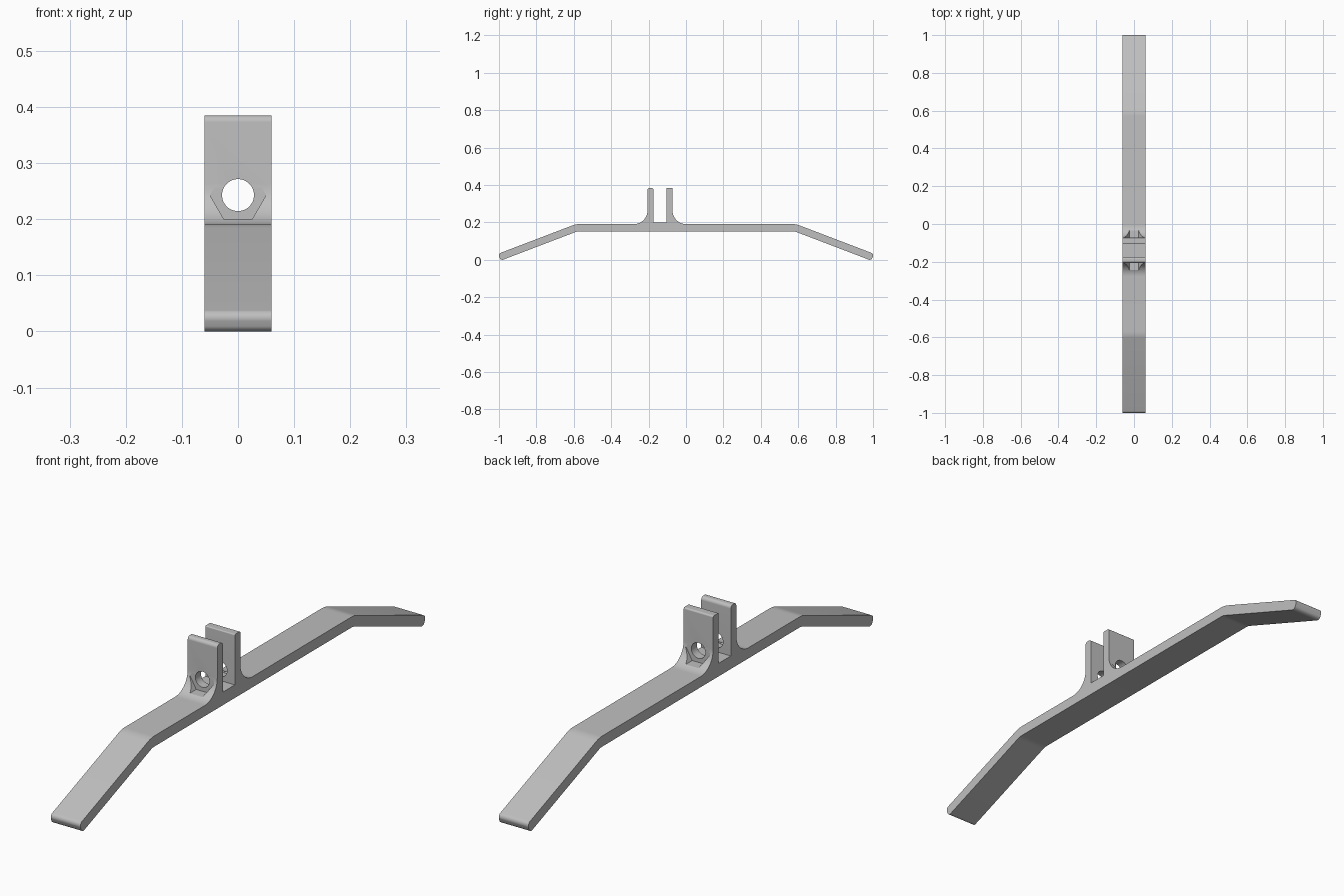
import bpy, bmesh, math
from mathutils import Vector, Matrix

if "Cube" in bpy.data.objects:
    bpy.data.objects.remove(bpy.data.objects["Cube"])

HALF_W = 0.06
BOTTOM, TOP = 0.152, 0.191
BEND_Y = 0.585
POST_Y, POST_TOP, SLOT_Z = -0.139, 0.385, 0.2
POST_IN, POST_OUT = 0.035, 0.067
HOLE_Z = 0.243


def rounded(corners):
    """Outline from (y, z, radius) corners, each rounded by a tangent arc."""
    out = []
    for i, (y, z, r) in enumerate(corners):
        p = Vector((y, z))
        a = (Vector(corners[i - 1][:2]) - p).normalized()
        b = (Vector(corners[(i + 1) % len(corners)][:2]) - p).normalized()
        if r == 0:
            out.append(p)
            continue
        half = a.angle(b) / 2
        centre = p + (a + b).normalized() * (r / math.sin(half))
        start = p + a * (r / math.tan(half)) - centre
        end = p + b * (r / math.tan(half)) - centre
        sweep = start.angle_signed(end)
        steps = max(4, round(abs(sweep) / math.radians(7)))
        for k in range(steps + 1):
            out.append(centre + Matrix.Rotation(-sweep * k / steps, 2) @ start)
    return out


def prism(name, points, axis, lo, hi):
    """Extrude a closed outline between two positions along the given axis."""
    bm = bmesh.new()
    def place(p):
        return (lo, p[0], p[1]) if axis == 'X' else (p[0], lo, p[1])
    face = bm.faces.new([bm.verts.new(place(p)) for p in points])
    ext = bmesh.ops.extrude_face_region(bm, geom=[face])
    verts = [v for v in ext["geom"] if isinstance(v, bmesh.types.BMVert)]
    move = Vector((hi - lo, 0, 0)) if axis == 'X' else Vector((0, hi - lo, 0))
    bmesh.ops.translate(bm, verts=verts, vec=move)
    bmesh.ops.recalc_face_normals(bm, faces=bm.faces)
    mesh = bpy.data.meshes.new(name)
    bm.to_mesh(mesh)
    bm.free()
    obj = bpy.data.objects.new(name, mesh)
    bpy.context.collection.objects.link(obj)
    return obj


def ring(radius, count):
    return [(radius * math.cos(math.tau * k / count),
             HOLE_Z + radius * math.sin(math.tau * k / count)) for k in range(count)]


# Sloped leg corners, mirrored front to back
thick = (TOP - BOTTOM) / 2
mid = (TOP + BOTTOM) / 2
tip = Vector((0.9976, 0.014))
along = (tip - Vector((BEND_Y, mid))).normalized()
normal = Vector((-along.y, along.x)) * thick
shift = thick * math.tan(math.atan2(-along.y, along.x) / 2)
upper, lower = tip + normal, tip - normal
leg = [(BEND_Y + shift, TOP, 0.1), (*upper, 0.015),
       (*lower, 0.015), (BEND_Y - shift, BOTTOM, 0.06)]
back_leg = leg
front_leg = [(-y, z, r) for y, z, r in reversed(leg)]

# Two upright lugs with a slot between them
front_lug = [(POST_Y - POST_OUT, TOP, 0.072), (POST_Y - POST_OUT, POST_TOP, 0.012),
             (POST_Y - POST_IN, POST_TOP, 0.012), (POST_Y - POST_IN, SLOT_Z, 0)]
back_lug = [(POST_Y + POST_IN, SLOT_Z, 0), (POST_Y + POST_IN, POST_TOP, 0.004),
            (POST_Y + POST_OUT, POST_TOP, 0.006), (POST_Y + POST_OUT, TOP, 0.072)]
outline = rounded(front_leg + front_lug + back_lug + back_leg)
bracket = prism("bracket_bar", outline, 'X', -HALF_W, HALF_W)

# Bolt hole and hexagonal nut pockets in the outer fillets
gap = POST_OUT + 0.0005
cutters = [prism("bolt_hole", ring(0.0285, 48), 'Y', POST_Y - 0.2, POST_Y + 0.2),
           prism("front_pocket", ring(0.05, 6), 'Y', POST_Y - 0.2, POST_Y - gap),
           prism("back_pocket", ring(0.05, 6), 'Y', POST_Y + gap, POST_Y + 0.2)]
bpy.context.view_layer.objects.active = bracket
for cutter in cutters:
    cutter.hide_render = True
    mod = bracket.modifiers.new(cutter.name, 'BOOLEAN')
    mod.operation, mod.solver, mod.object = 'DIFFERENCE', 'EXACT', cutter
    bpy.ops.object.modifier_apply(modifier=mod.name)
    bpy.data.objects.remove(cutter)

# Plain grey material
grey = bpy.data.materials.new("plain grey")
grey.use_nodes = True
colour = (0.52, 0.52, 0.52, 1)
grey.diffuse_color = colour
grey.node_tree.nodes["Principled BSDF"].inputs["Base Color"].default_value = colour
bracket.data.materials.clear()
bracket.data.materials.append(grey)

bpy.ops.object.select_all(action='DESELECT')
bracket.select_set(True)
bpy.ops.object.shade_smooth_by_angle(angle=math.radians(30))
